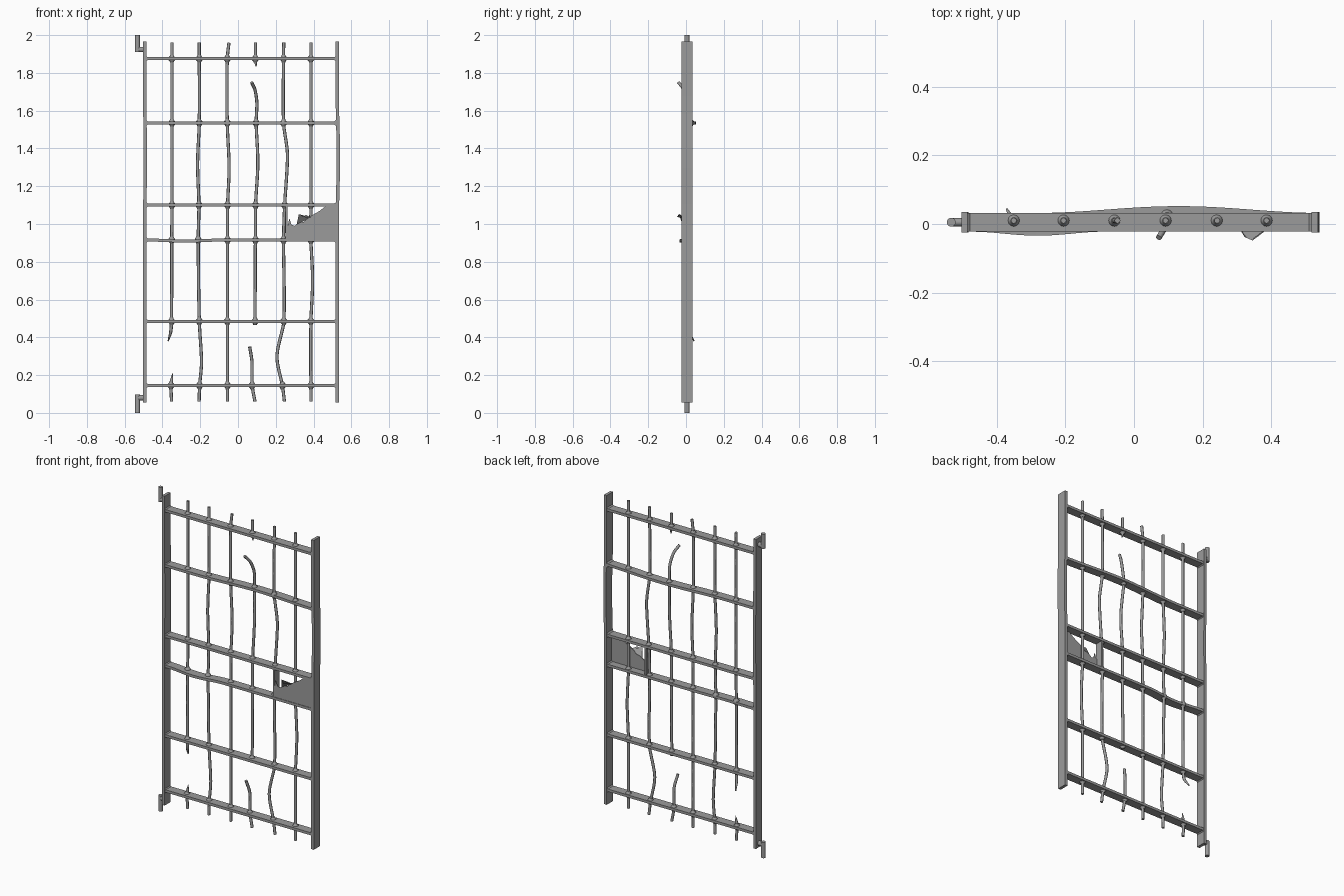
import bpy, bmesh, math
from mathutils import Vector

cube = bpy.data.objects.get("Cube")
if cube:
    bpy.data.objects.remove(cube)

steel = bpy.data.materials.new("worn grey steel")
steel.use_nodes = True
GREY = (0.33, 0.33, 0.33, 1)
steel.diffuse_color = GREY
steel.node_tree.nodes["Principled BSDF"].inputs["Base Color"].default_value = GREY

MID = 0.005       # depth of the frame centre line
BAR_Y = 0.01
RAILS = [0.145, 0.485, 0.915, 1.10, 1.535, 1.875]


def finish(name, bm, smooth=False):
    bmesh.ops.recalc_face_normals(bm, faces=bm.faces)
    mesh = bpy.data.meshes.new(name)
    bm.to_mesh(mesh)
    bm.free()
    mesh.materials.append(steel)
    obj = bpy.data.objects.new(name, mesh)
    bpy.context.collection.objects.link(obj)
    if smooth:
        bpy.ops.object.select_all(action='DESELECT')
        obj.select_set(True)
        bpy.context.view_layer.objects.active = obj
        bpy.ops.object.shade_smooth_by_angle(angle=math.radians(50))
    return obj


def loft(name, rings, smooth=False):
    """Skin a row of equal-length rings and cap both ends."""
    bm = bmesh.new()
    loops = [[bm.verts.new(p) for p in ring] for ring in rings]
    n = len(loops[0])
    for a, b in zip(loops, loops[1:]):
        for i in range(n):
            j = (i + 1) % n
            bm.faces.new((a[i], a[j], b[j], b[i]))
    bm.faces.new(loops[0])
    bm.faces.new(loops[-1])
    return finish(name, bm, smooth)


def spline(points, steps=5):
    """Smooth curve through (x, y, z, radius) points."""
    pts = [Vector(p) for p in points]
    ext = [2 * pts[0] - pts[1]] + pts + [2 * pts[-1] - pts[-2]]
    out = []
    for a, b, c, d in zip(ext, ext[1:], ext[2:], ext[3:]):
        m1 = (c - a) * 0.5 * min(1, (c - b).length / max((b - a).length, 1e-4))
        m2 = (d - b) * 0.5 * min(1, (c - b).length / max((d - c).length, 1e-4))
        for k in range(steps):
            t = k / steps
            out.append((2*t**3 - 3*t*t + 1) * b + (t**3 - 2*t*t + t) * m1
                       + (3*t*t - 2*t**3) * c + (t**3 - t*t) * m2)
    return out + [pts[-1]]


def tube(name, points, sides=8):
    path = spline(points)
    rings = []
    for i, p in enumerate(path):
        d = (path[min(i + 1, len(path) - 1)] - path[max(i - 1, 0)]).to_3d().normalized()
        u = d.cross(Vector((0, 1, 0))).normalized()
        v = d.cross(u)
        rings.append([p.to_3d() + p.w * (u * math.cos(a) + v * math.sin(a))
                      for a in (math.tau * k / sides for k in range(sides))])
    return loft(name, rings, True)


def turned(name, x, y, profile, sides=12):
    """Round vertical part from (radius, z) pairs."""
    return loft(name, [[(x + r * math.cos(math.tau * k / sides),
                         y + r * math.sin(math.tau * k / sides), z)
                        for k in range(sides)] for r, z in profile], True)


def bump(t, centre, width):
    d = abs(t - centre) / width
    return 0.5 + 0.5 * math.cos(math.pi * d) if d < 1 else 0


# Upright flat stiles, the left one slightly bowed
def stile(name, x, bow):
    rings = []
    for k in range(21):
        z = 0.055 + 1.91 * k / 20
        c = x + bow * bump(z, 1.35, 0.3)
        rings.append([(c + sx * 0.009, MID + sy * 0.03, z)
                      for sx, sy in ((-1, -1), (1, -1), (1, 1), (-1, 1))])
    loft(name, rings)


stile("right_stile", -0.493, 0.002)
stile("left_stile", 0.526, 0.006)

# Flat cross rails with welded, flared ends; two are buckled
for i, z in enumerate(RAILS):
    rings = []
    for k in range(41):
        t = k / 40
        x = -0.487 + 1.006 * t
        if k in (1, 39):
            x = -0.478 if k == 1 else 0.510
        h = 0.016 if k in (0, 40) else 0.008
        y, dz = MID, 0
        if i == 4:
            y += 0.02 * bump(x, 0.13, 0.42)
        if i == 2:
            y -= 0.012 * bump(x, -0.28, 0.2)
            dz = -0.005 * bump(x, -0.28, 0.2)
        rings.append([(x, y + sy * 0.027, z + dz + sz * h)
                      for sy, sz in ((-1, -1), (1, -1), (1, 1), (-1, 1))])
    loft(f"cross_rail_{i + 1}", rings)

# Round bars, as (x, z) with optional depth and radius
R = 0.0085
BARS = {
    "bar_1": [(-0.35, 1.96), (-0.35, 1.10), (-0.352, 0.485), (-0.356, 0.43, 0.015),
              (-0.37, 0.38, 0.043, 0.003)],
    "bar_1_stump": [(-0.352, 0.06), (-0.355, 0.145), (-0.352, 0.17), (-0.346, 0.21, 0.01, 0.001)],
    "bar_2": [(-0.205, 1.96), (-0.205, 1.535), (-0.214, 1.32), (-0.207, 1.10), (-0.211, 0.915),
              (-0.205, 0.485), (-0.193, 0.27), (-0.203, 0.145), (-0.206, 0.06)],
    "bar_3": [(-0.048, 1.96), (-0.057, 1.875), (-0.057, 1.535), (-0.047, 1.30),
              (-0.055, 1.10), (-0.056, 0.485), (-0.056, 0.06)],
    "bar_4_top_stump": [(0.092, 1.96), (0.092, 1.875), (0.093, 1.86), (0.096, 1.835, 0.01, 0.003)],
    "bar_4": [(0.072, 1.75, -0.04), (0.09, 1.71, -0.01), (0.10, 1.64, 0.015), (0.096, 1.535, 0.025),
              (0.105, 1.32), (0.093, 1.10), (0.092, 0.915), (0.09, 0.465)],
    "bar_4_stump": [(0.062, 0.35, -0.01), (0.074, 0.27), (0.075, 0.145), (0.09, 0.06)],
    "bar_5": [(0.242, 1.96), (0.241, 1.875), (0.241, 1.535), (0.262, 1.37), (0.247, 1.10),
              (0.241, 0.915), (0.243, 0.485), (0.206, 0.30), (0.235, 0.145), (0.246, 0.06)],
    "bar_6": [(0.386, 1.96), (0.386, 1.10), (0.386, 0.915), (0.395, 0.70),
              (0.386, 0.485), (0.386, 0.06)],
}
for name, pts in BARS.items():
    full = [(p[0], p[2] if len(p) > 2 else BAR_Y, p[1], p[3] if len(p) > 3 else R) for p in pts]
    tube(name, full)
    # Weld collars where the bar passes each rail
    for i, z in enumerate(RAILS):
        for a, b in zip(full, full[1:]):
            if min(a[2], b[2]) <= z < max(a[2], b[2]):
                t = (z - a[2]) / (b[2] - a[2])
                x, y = (a[k] + t * (b[k] - a[k]) for k in (0, 1))
                turned(f"{name}_weld_{i + 1}", x, y,
                       [(0.009, z - 0.02), (0.012, z - 0.013), (0.017, z - 0.008),
                        (0.017, z + 0.008), (0.012, z + 0.013), (0.009, z + 0.02)])

# Hinge pins with short arms on the right stile
for name, low, high, arm in (("top", 1.91, 2.0, 1.924), ("bottom", 0.0, 0.097, 0.08)):
    turned(f"{name}_hinge_pin", -0.532, MID, [(0.013, low), (0.013, high)])
    loft(f"{name}_hinge_arm", [[(x, MID + 0.013 * math.cos(a), arm + 0.015 * math.sin(a))
                                for a in (math.tau * k / 10 for k in range(10))]
                               for x in (-0.532, -0.495)], True)


# Torn lock plate, its side strip and curled shards
def plate(name, outline, thickness=0.006):
    """Thin sheet from (x, y, z) outline."""
    loft(name, [[(x, y + s * thickness / 2, z) for x, y, z in outline] for s in (-1, 1)])


F = -0.016
tear = [(0.468, 1.097), (0.43, 1.068), (0.39, 1.045), (0.365, 1.03), (0.35, 1.012),
        (0.325, 1.008), (0.30, 0.99), (0.28, 0.997), (0.262, 0.992)]
plate("lock_plate", [(0.262, F, 0.918), (0.52, F, 0.918), (0.52, F, 1.097)]
      + [(x, F, z) for x, z in tear])
plate("curled_shard", [(0.31, F, 0.995), (0.385, F, 1.035), (0.36, -0.035, 1.048),
                       (0.345, -0.046, 1.036), (0.322, -0.036, 1.052)], 0.004)
plate("small_shard", [(0.262, F, 0.985), (0.285, F, 0.99), (0.272, -0.02, 1.03)], 0.004)
loft("lock_side_strip", [[(0.257 + sx * 0.005, MID + sy * 0.024, z)
                          for sx, sy in ((-1, -1), (1, -1), (1, 1), (-1, 1))]
                         for z in (0.915, 1.10)])
